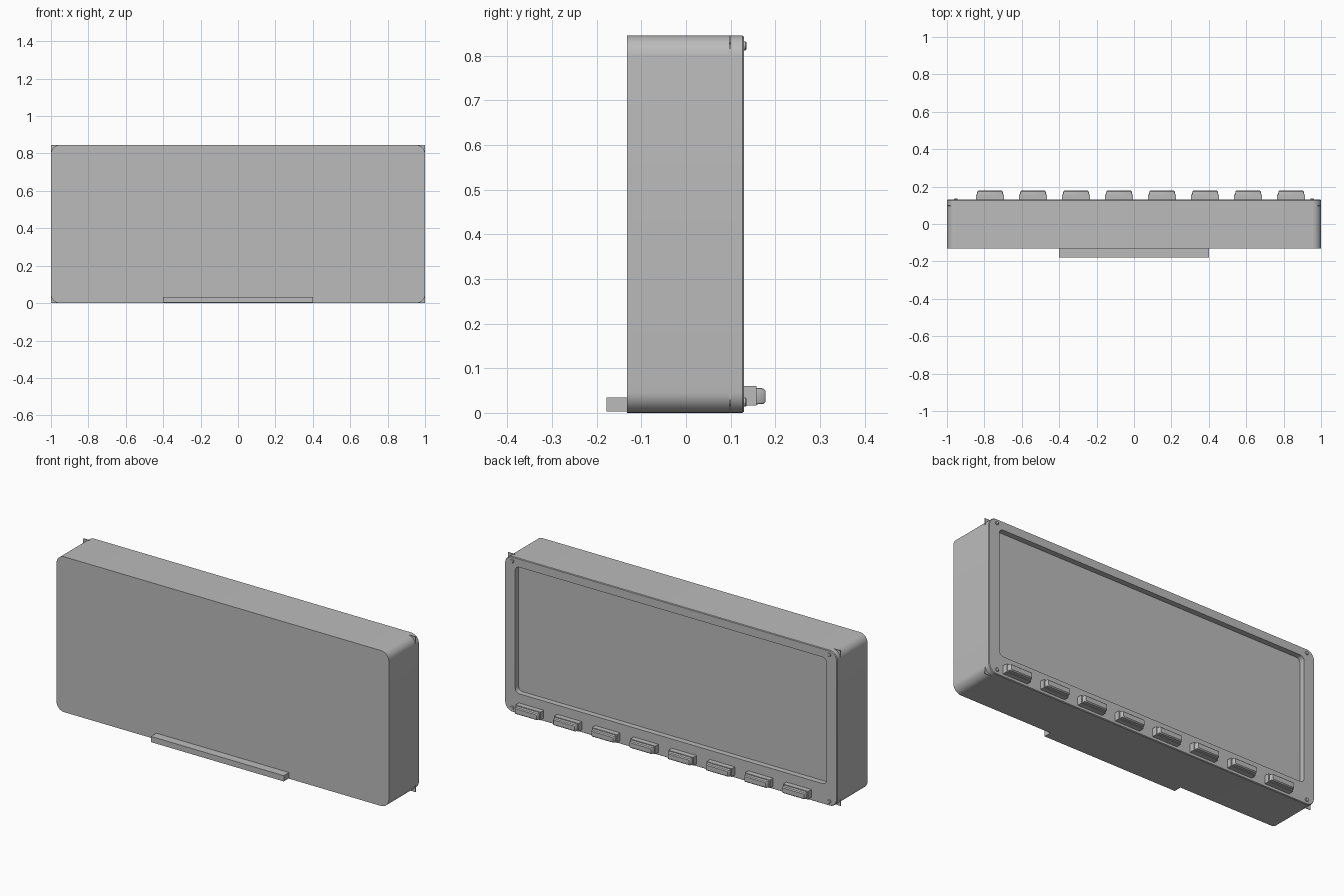
import bpy, bmesh
from math import sin, cos, pi

old = bpy.data.objects.get("Cube")
if old:
    bpy.data.objects.remove(old)

grey = bpy.data.materials.new("plain grey")
grey.use_nodes = True
colour = (0.5, 0.5, 0.5, 1)
grey.diffuse_color = colour
grey.node_tree.nodes["Principled BSDF"].inputs["Base Color"].default_value = colour

HEIGHT, FRONT, BACK, SCREEN = 0.845, -0.132, 0.13, 0.1


def finish(name, bm, smooth=False):
    bmesh.ops.recalc_face_normals(bm, faces=bm.faces)
    mesh = bpy.data.meshes.new(name)
    bm.to_mesh(mesh)
    bm.free()
    mesh.materials.append(grey)
    ob = bpy.data.objects.new(name, mesh)
    bpy.context.collection.objects.link(ob)
    if smooth:
        bpy.ops.object.select_all(action='DESELECT')
        ob.select_set(True)
        bpy.context.view_layer.objects.active = ob
        bpy.ops.object.shade_smooth_by_angle(angle=0.6)
    return ob


def rounded_loop(bm, y, x0, x1, z0, z1, r, steps=8):
    """Ring of vertices around a rounded rectangle in the xz plane."""
    centres = [(x1 - r, z1 - r), (x0 + r, z1 - r), (x0 + r, z0 + r), (x1 - r, z0 + r)]
    ring = []
    for corner, (cx, cz) in enumerate(centres):
        for i in range(steps + 1):
            a = (corner + i / steps) * pi / 2
            ring.append(bm.verts.new((cx + r * cos(a), y, cz + r * sin(a))))
    return ring


def loft(name, sections, steps=8, smooth=True):
    """Skin a row of rounded rectangles and cap both ends."""
    bm = bmesh.new()
    rings = [rounded_loop(bm, *s, steps=steps) for s in sections]
    n = len(rings[0])
    for a, b in zip(rings, rings[1:]):
        for i in range(n):
            j = (i + 1) % n
            bm.faces.new((a[i], a[j], b[j], b[i]))
    bm.faces.new(rings[0])
    bm.faces.new(rings[-1])
    return finish(name, bm, smooth)


def box(name, x0, x1, y0, y1, z0, z1):
    bm = bmesh.new()
    bmesh.ops.create_cube(bm, size=1)
    for v in bm.verts:
        v.co = (x1 if v.co.x > 0 else x0, y1 if v.co.y > 0 else y0, z1 if v.co.z > 0 else z0)
    return finish(name, bm)


# Housing with a raised rim around the recessed screen
loft("housing", [
    (FRONT, -1, 1, 0, HEIGHT, 0.047),
    (BACK - 0.004, -1, 1, 0, HEIGHT, 0.047),
    (BACK, -0.997, 0.997, 0.003, HEIGHT - 0.003, 0.044),
    (BACK, -0.937, 0.937, 0.11, 0.798, 0.025),
    (SCREEN - 0.002, -0.937, 0.937, 0.11, 0.798, 0.025),
])

# Square screen sheet whose corners show past the rounded housing
box("screen_sheet", -1, 1, SCREEN - 0.003, SCREEN, 0, HEIGHT)

# Front foot ledge
box("foot_ledge", -0.4, 0.4, -0.178, FRONT + 0.01, 0.003, 0.034)

# Row of buttons under the screen, each a collar with a tapered cap
for i in range(8):
    x = -0.77 + i * 0.23
    box(f"button_collar_{i + 1}", x - 0.075, x + 0.075, BACK - 0.01, 0.158, 0.016, 0.06)
    loft(f"button_cap_{i + 1}", [
        (0.155, x - 0.07, x + 0.07, 0.019, 0.056, 0.004),
        (0.173, x - 0.068, x + 0.068, 0.02, 0.055, 0.004),
        (0.178, x - 0.064, x + 0.064, 0.025, 0.05, 0.003),
    ], steps=2)

# Corner screws
for side in (-1, 1):
    for z, level in ((0.024, "lower"), (0.822, "upper")):
        x, r = side * 0.953, 0.01
        loft(f"{level}_screw_{'left' if side > 0 else 'right'}", [
            (BACK - 0.01, x - r, x + r, z - r, z + r, r * 0.99),
            (0.133, x - r, x + r, z - r, z + r, r * 0.99),
            (0.135, x - r * 0.8, x + r * 0.8, z - r * 0.8, z + r * 0.8, r * 0.79),
        ], steps=3)
